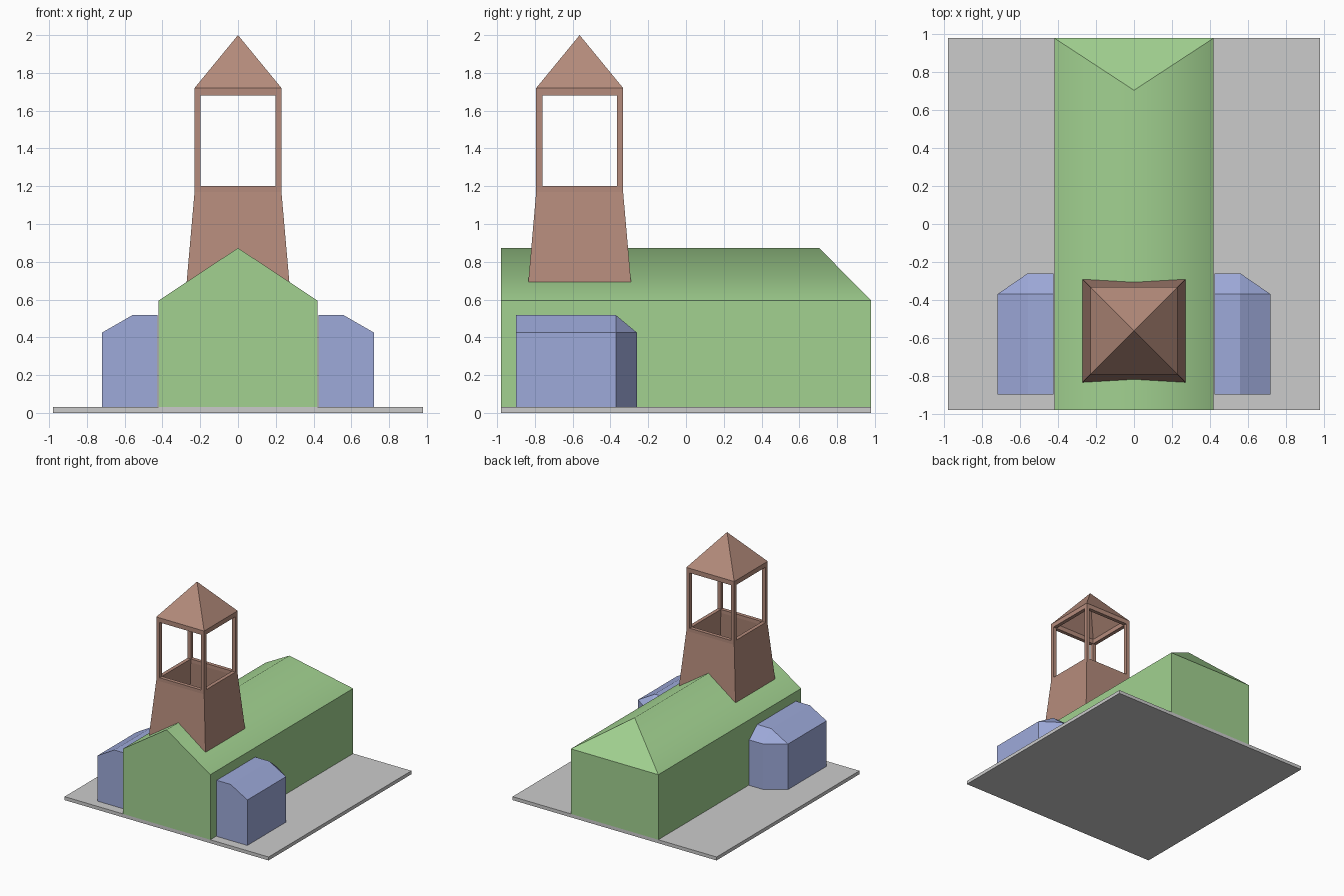
import bpy, bmesh
from mathutils import Vector

if "Cube" in bpy.data.objects:
    bpy.data.objects.remove(bpy.data.objects["Cube"])


def material(name, rgb):
    m = bpy.data.materials.new(name)
    m.diffuse_color = (*rgb, 1)
    m.use_nodes = True
    m.node_tree.nodes["Principled BSDF"].inputs["Base Color"].default_value = m.diffuse_color
    return m


GREY = material("stone grey", (0.60, 0.60, 0.60))
GREEN = material("leaf green", (0.36, 0.64, 0.28))
BLUE = material("pale blue", (0.34, 0.40, 0.70))
BROWN = material("clay brown", (0.46, 0.26, 0.20))


def finish(bm, name, mat):
    bmesh.ops.recalc_face_normals(bm, faces=bm.faces)
    me = bpy.data.meshes.new(name)
    bm.to_mesh(me)
    bm.free()
    me.materials.append(mat)
    ob = bpy.data.objects.new(name, me)
    bpy.context.collection.objects.link(ob)
    return ob


def add_box(bm, lo, hi):
    lo, hi = Vector(lo), Vector(hi)
    vs = bmesh.ops.create_cube(bm, size=1)["verts"]
    for v in vs:
        v.co = (lo + hi) / 2 + v.co * (hi - lo)


def hull(name, pts, mat):
    bm = bmesh.new()
    for p in pts:
        bm.verts.new(p)
    bmesh.ops.convex_hull(bm, input=bm.verts)
    bmesh.ops.dissolve_limit(bm, angle_limit=0.01, verts=bm.verts, edges=bm.edges)
    return finish(bm, name, mat)


# Square rings (half width, height) joined into a four-sided hollow solid
def square_lathe(name, profile, cy, mat):
    bm = bmesh.new()
    rings = [[bm.verts.new((sx * r, cy + sy * r, z))
              for sx, sy in ((-1, -1), (1, -1), (1, 1), (-1, 1))] for r, z in profile]
    for a, b in zip(rings, rings[1:] + rings[:1]):
        for i in range(4):
            j = (i + 1) % 4
            bm.faces.new((a[i], a[j], b[j], b[i]))
    bmesh.ops.remove_doubles(bm, verts=bm.verts, dist=1e-5)
    return finish(bm, name, mat)


# Ground plate
bm = bmesh.new()
add_box(bm, (-0.98, -0.98, 0), (0.98, 0.98, 0.03))
finish(bm, "base_plate", GREY)

# Nave: gable at the front, sloped hip at the back, ridge shaded smooth
W, L, EAVE, RIDGE, HIP = 0.42, 0.98, 0.595, 0.873, 0.705
pts = [(x, y, z) for x in (-W, W) for y in (-L, L) for z in (0.03, EAVE)]
nave = hull("nave", pts + [(0, -L, RIDGE), (0, HIP, RIDGE)], GREEN)
me = nave.data
for p in me.polygons:
    p.use_smooth = p.normal.z > 0.5 and abs(p.normal.x) > 0.3
for e in me.edges:
    a, b = (me.vertices[i].co for i in e.vertices)
    e.use_edge_sharp = not (a.z > 0.8 and b.z > 0.8)

# Side chapels: flat top, sloped outer eave, chamfered back corner
for s, side in ((-1, "left"), (1, "right")):
    plan = [(0.425, -0.90), (0.72, -0.90), (0.72, -0.37), (0.56, -0.26), (0.425, -0.26)]
    pts = [(s * x, y, z) for x, y in plan for z in (0.03, 0.425)]
    pts += [(s * x, y, 0.517) for x in (0.425, 0.56) for y in (-0.90, -0.37)]
    hull(side + "_chapel", pts, BLUE)

# Bell tower: tapered hollow body, open belfry posts, pyramid cap
CY, R, RI = -0.563, 0.23, 0.198
square_lathe("tower_body", [(0.272, 0.69), (R, 1.17), (R, 1.2), (RI, 1.2),
                            (RI, 1.17), (0.24, 0.69)], CY, BROWN)
bm = bmesh.new()
for sx in (-1, 1):
    for sy in (-1, 1):
        xs = sorted((sx * RI, sx * R))
        ys = sorted((CY + sy * RI, CY + sy * R))
        add_box(bm, (xs[0], ys[0], 1.2), (xs[1], ys[1], 1.68))
finish(bm, "belfry_posts", BROWN)
square_lathe("tower_cap", [(RI, 1.68), (R, 1.68), (R, 1.72), (0, 2.0),
                           (0, 1.965), (RI, 1.72)], CY, BROWN)
